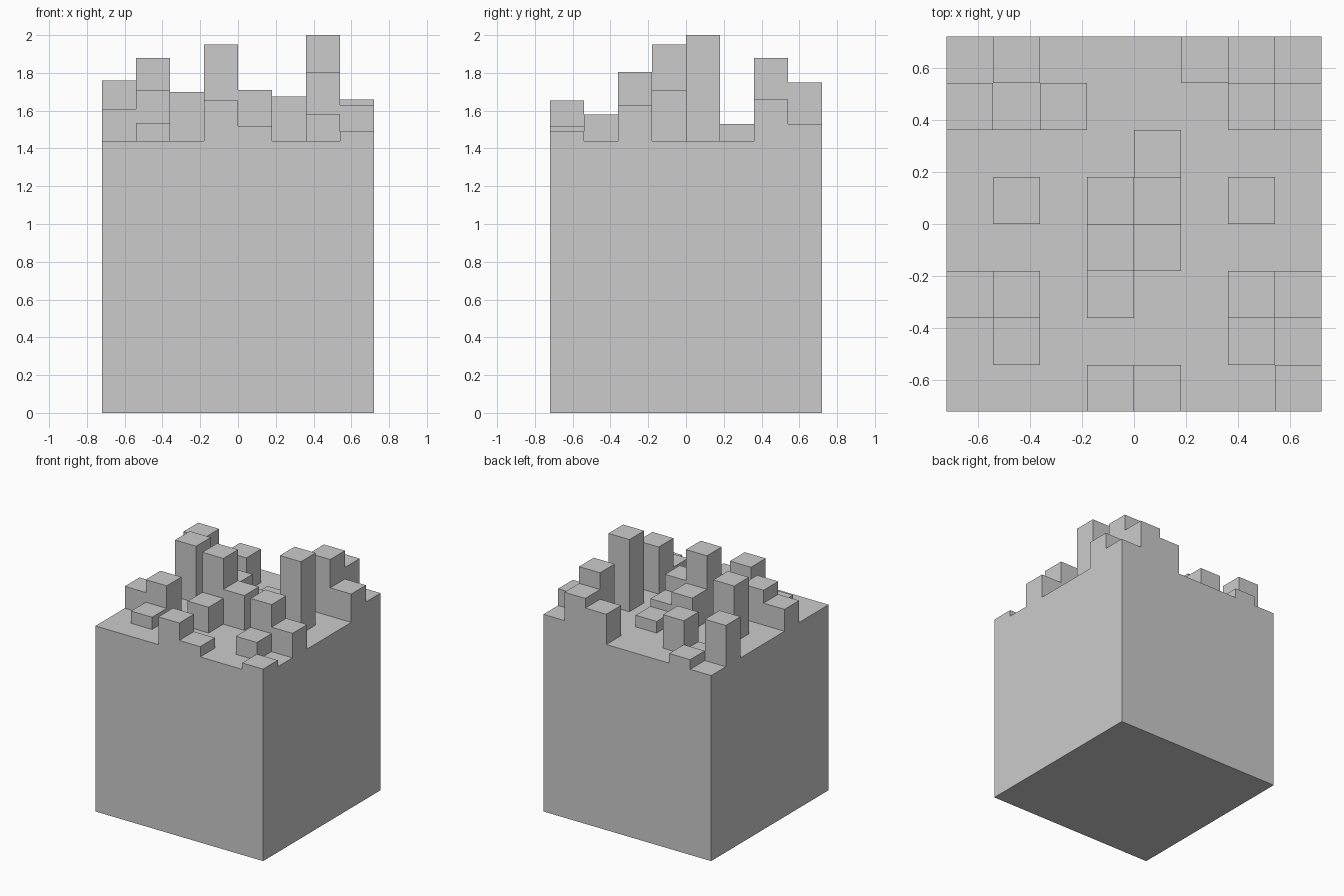
import bpy, bmesh

if "Cube" in bpy.data.objects:
    bpy.data.objects.remove(bpy.data.objects["Cube"])

CELL, N, TOP = 0.18, 8, 1.44
HALF = CELL * N / 2

# Raised columns: (column from the left, row from the front) -> top height
heights = {
    (3, 0): 1.655, (4, 0): 1.52, (7, 0): 1.49,
    (1, 1): 1.535, (6, 1): 1.58,
    (0, 2): 1.61, (1, 2): 1.71, (3, 2): 1.64, (6, 2): 1.805, (7, 2): 1.63,
    (3, 3): 1.95, (4, 3): 1.71,
    (1, 4): 1.88, (3, 4): 1.69, (4, 4): 1.59, (6, 4): 2.0,
    (4, 5): 1.53,
    (0, 6): 1.76, (1, 6): 1.47, (2, 6): 1.70, (6, 6): 1.88, (7, 6): 1.66,
    (1, 7): 1.515, (5, 7): 1.675, (6, 7): 1.75, (7, 7): 1.53,
}


def h(i, j):
    return heights.get((i, j), TOP)


bm = bmesh.new()


def quad(*pts):
    bm.faces.new([bm.verts.new(p) for p in pts])


def wall(a, b, z0, z1):
    quad((*a, z0), (*b, z0), (*b, z1), (*a, z1))


# Column tops and the exposed step walls between neighbouring cells
for i in range(N):
    for j in range(N):
        x0, y0 = i * CELL - HALF, j * CELL - HALF
        x1, y1, z = x0 + CELL, y0 + CELL, h(i, j)
        c = [(x0, y0), (x1, y0), (x1, y1), (x0, y1)]
        quad(*[(x, y, z) for x, y in c])
        for k, (di, dj) in enumerate([(0, -1), (1, 0), (0, 1), (-1, 0)]):
            p, q = i + di, j + dj
            low = h(p, q) if 0 <= p < N and 0 <= q < N else TOP
            if z > low:
                wall(c[k], c[(k + 1) % 4], low, z)

# Sides and underside of the block
s = [(-HALF, -HALF), (HALF, -HALF), (HALF, HALF), (-HALF, HALF)]
for k in range(4):
    wall(s[k], s[(k + 1) % 4], 0, TOP)
quad(*[(x, y, 0) for x, y in reversed(s)])

bmesh.ops.remove_doubles(bm, verts=bm.verts, dist=1e-5)
mesh = bpy.data.meshes.new("stepped_block")
bm.to_mesh(mesh)
bm.free()
block = bpy.data.objects.new("stepped_block", mesh)
bpy.context.collection.objects.link(block)
